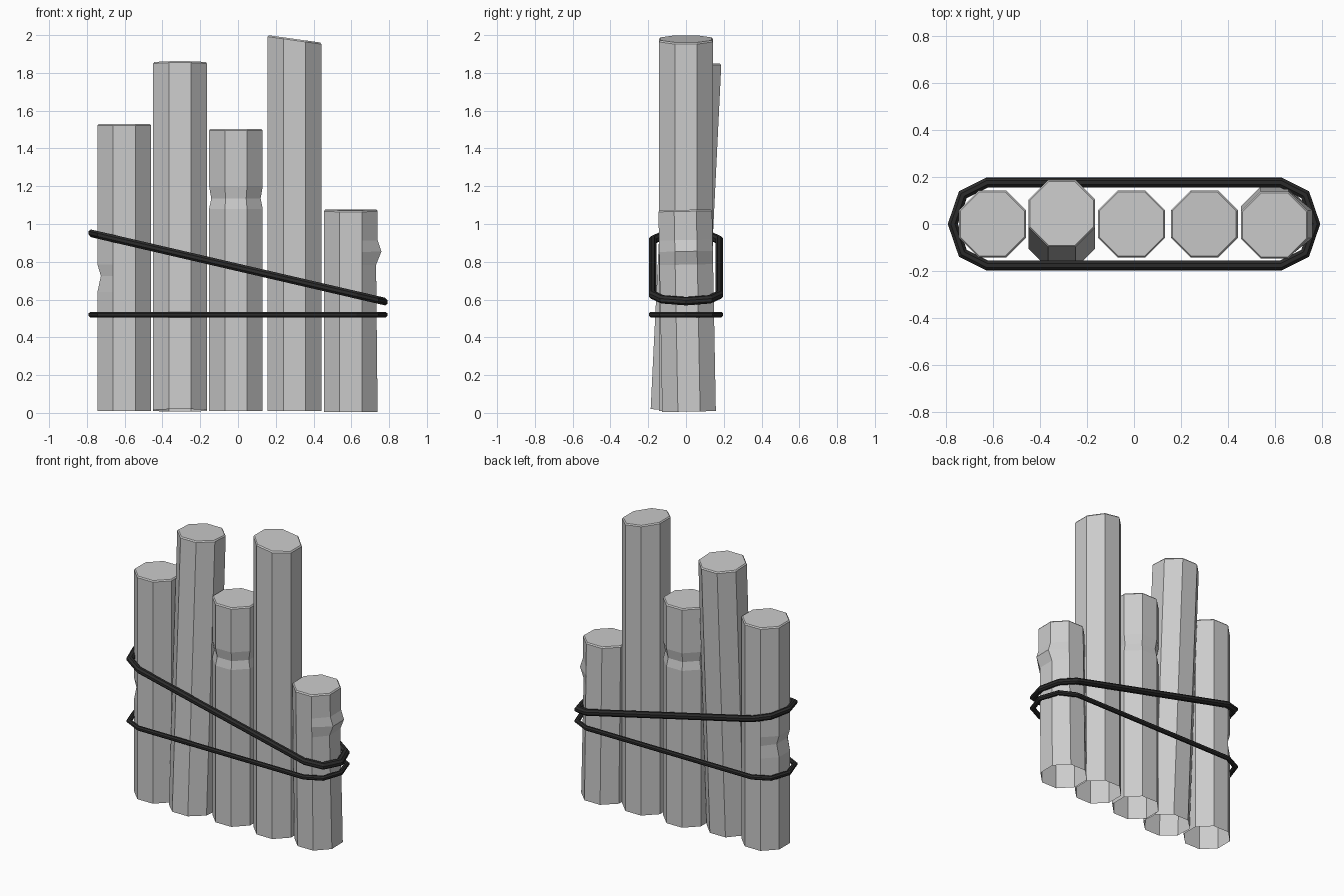
import bpy, bmesh
from math import cos, sin, pi, radians
from mathutils import Vector

if "Cube" in bpy.data.objects:
    bpy.data.objects.remove(bpy.data.objects["Cube"])

APO = 0.142                      # half width of a log across its flats
RAD = APO / cos(pi / 8)


def finish(name, bm, mat=None):
    bmesh.ops.recalc_face_normals(bm, faces=bm.faces)
    mesh = bpy.data.meshes.new(name)
    bm.to_mesh(mesh)
    bm.free()
    ob = bpy.data.objects.new(name, mesh)
    bpy.context.collection.objects.link(ob)
    if mat:
        mesh.materials.append(mat)
    return ob


def bridge(bm, a, b):
    n = len(a)
    for i in range(n):
        bm.faces.new((a[i], a[(i + 1) % n], b[(i + 1) % n], b[i]))


def log(name, x, top, rings=(), y_bottom=0.0, y_top=0.0, slant=0.0, bottom=0.01):
    """Open-bottomed octagonal log; rings are (z, scale, left shift, right shift)."""
    bm = bmesh.new()
    levels = [(bottom, 1, 0, 0), *rings, (top - 0.008, 1, 0, 0), (top, 0.955, 0, 0)]
    lean = (y_top - y_bottom) / (top - bottom)
    prev = None
    for z, s, left, right in levels:
        loop = []
        for k in range(8):
            a = pi / 8 + k * pi / 4
            px, py = RAD * s * cos(a), RAD * s * sin(a)
            if px < -0.1:
                px += left
            elif px > 0.1:
                px += right
            pz = z - lean * py
            if z > top - 0.01:
                pz -= slant * px
            loop.append(bm.verts.new((x + px, y_bottom + lean * (z - bottom) + py, pz)))
        if prev:
            bridge(bm, prev, loop)
        prev = loop
    bm.faces.new(prev)
    return finish(name, bm)


def rope(name, r, z, slope, mat, sides=8):
    """Closed band round the logs, mitred at each corner."""
    path = []
    for side in (1, -1):
        for k in range(5):
            a = radians(-90 + 45 * k)
            path.append(Vector((side * (0.625 + (0.167 - r) * cos(a)),
                                side * (0.198 - r) * sin(a))))
    bm = bmesh.new()
    loops, n = [], len(path)
    for i, p in enumerate(path):
        d1 = (p - path[i - 1]).normalized()
        d2 = (path[(i + 1) % n] - p).normalized()
        n1, n2 = Vector((d1.y, -d1.x)), Vector((d2.y, -d2.x))
        m = (n1 + n2) / (1 + n1.dot(n2))
        loop = []
        for k in range(sides):
            a = 2 * pi * (k + 0.5) / sides
            q = p + m * r * cos(a)
            loop.append(bm.verts.new((q.x, q.y, z + slope * q.x + r * sin(a))))
        loops.append(loop)
    for i in range(n):
        bridge(bm, loops[i - 1], loops[i])
    return finish(name, bm, mat)


# Logs, left to right
log("log_left", -0.602, 1.53,
    [(0.64, 1, 0, 0), (0.725, 1, 0.018, 0), (0.785, 1, 0, 0)])
log("log_leaning", -0.307, 1.855, y_bottom=-0.045, y_top=0.045, bottom=0.013)
log("log_middle", -0.011, 1.503,
    [(1.08, 1, 0, 0), (1.135, 0.92, 0, 0), (1.2, 1, 0, 0)])
log("log_tall", 0.299, 1.98, slant=0.14)
log("log_short", 0.597, 1.075,
    [(0.785, 1, 0, -0.008), (0.855, 1, 0, 0.02), (0.915, 1, 0, 0)],
    y_bottom=0.016, y_top=-0.004, bottom=0.007)

# Dark bindings
dark = bpy.data.materials.new("dark_binding")
dark.diffuse_color = (0.025, 0.025, 0.025, 1)
dark.use_nodes = True
dark.node_tree.nodes["Principled BSDF"].inputs["Base Color"].default_value = dark.diffuse_color
rope("binding_level", 0.016, 0.52, 0.0, dark)
rope("binding_slanted", 0.022, 0.77, -0.232, dark)
